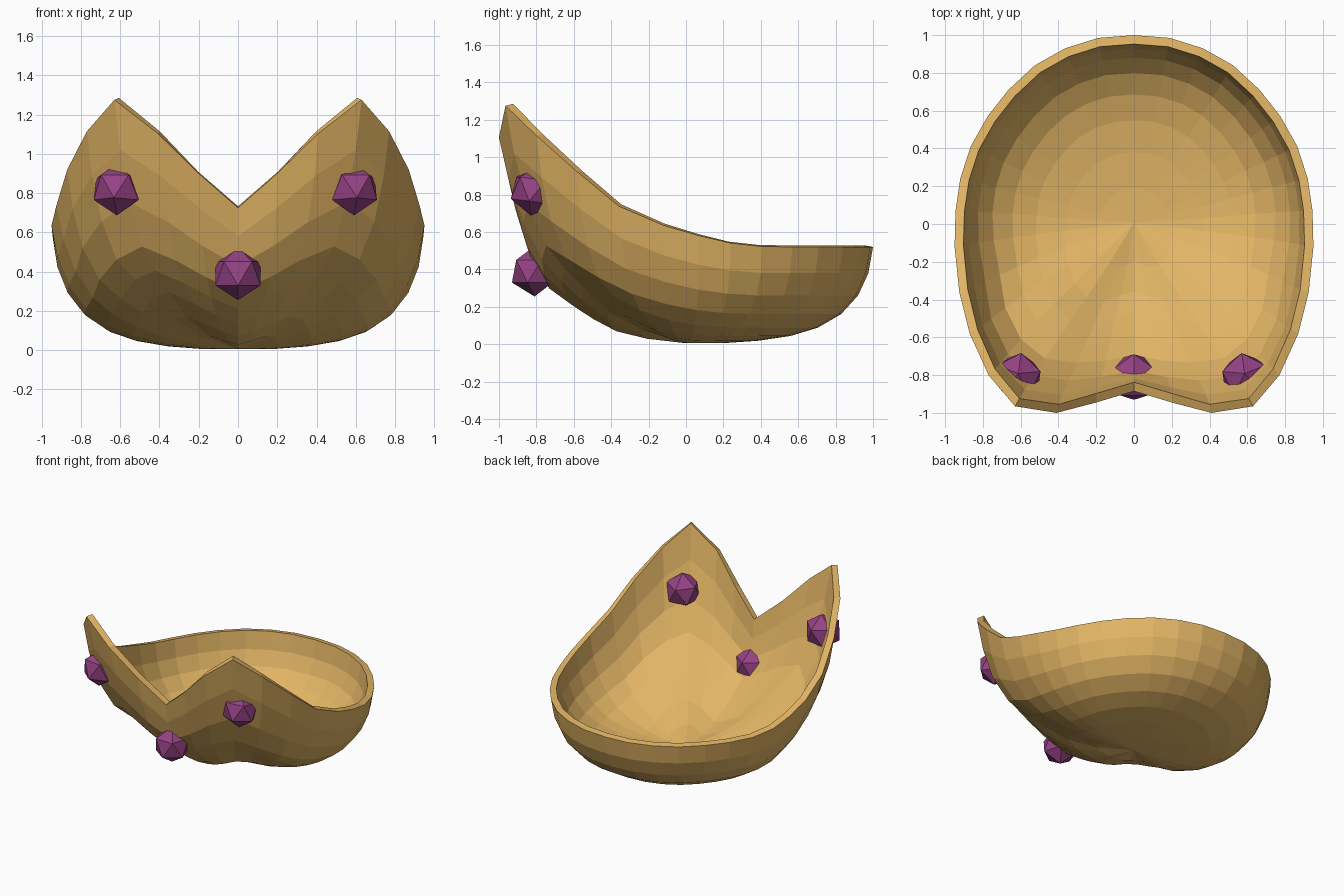
import bpy, bmesh, math

if "Cube" in bpy.data.objects:
    bpy.data.objects.remove(bpy.data.objects["Cube"])


def material(name, color):
    m = bpy.data.materials.new(name)
    m.diffuse_color = (*color, 1)
    m.use_nodes = True
    m.node_tree.nodes["Principled BSDF"].inputs["Base Color"].default_value = m.diffuse_color
    return m


tan = material("tan", (0.76, 0.46, 0.13))
purple = material("purple", (0.30, 0.055, 0.23))

# Half of the rim, from back centre round to the notch at the front centre
RIM = [(0, 1, .52), (.19, .985, .52), (.365, .93, .52), (.525, .84, .52),
       (.665, .71, .52), (.775, .57, .52), (.865, .41, .522), (.92, .24, .54),
       (.945, .07, .58), (.95, -.12, .635), (.925, -.36, .738), (.87, -.58, .92),
       (.77, -.80, 1.115), (.63, -.965, 1.275), (.41, -1, 1.105), (.20, -.945, .90),
       (0, -.885, .725)]
# Radius and height fractions from rim to pole: round back, leaning front
BACK = [(1, 1), (.975, .73), (.92, .50), (.83, .31), (.705, .17),
        (.56, .085), (.385, .035), (.195, .01)]
FRONT = [(1, 1), (.95, .80), (.87, .59), (.77, .41), (.67, .29),
         (.56, .185), (.42, .095), (.235, .04)]
# Per-ring bulge of the wall and lift of the floor, weighted by rim column
BULGE = [0, .025, .055, .055, .02, 0, 0, 0]
LIFT = [0, 0, 0, .005, .035, .06, .05, .022]
BULGE_AT = {11: .5, 12: .6, 13: .1, 15: .6, 16: 1}
LIFT_AT = {10: .3, 11: .7, 12: 1, 13: 1, 14: .6, 15: .2}

# Bowl shell: rings scaled down from the rim to a pole
loop = RIM + [(-x, y, z) for x, y, z in RIM[-2:0:-1]]
n = len(loop)
bm = bmesh.new()
rings = []
for k, (b, f) in enumerate(zip(BACK, FRONT)):
    ring = []
    for i, (x, y, z) in enumerate(loop):
        col = min(i, n - i)
        t = min(max((0.1 - y) / 0.9, 0), 1)
        s = b[0] + (f[0] - b[0]) * t + BULGE[k] * BULGE_AT.get(col, 0)
        h = b[1] + (f[1] - b[1]) * t
        ring.append(bm.verts.new((x * s, y * s, z * h + LIFT[k] * LIFT_AT.get(col, 0))))
    rings.append(ring)
pole = bm.verts.new((0, 0, 0.005))
for r0, r1 in zip(rings, rings[1:]):
    for i in range(n):
        j = (i + 1) % n
        bm.faces.new((r0[i], r1[i], r1[j], r0[j]))
for i in range(n):
    bm.faces.new((rings[-1][i], pole, rings[-1][(i + 1) % n]))
bmesh.ops.recalc_face_normals(bm, faces=bm.faces)
bm.faces.ensure_lookup_table()
if bm.faces[-1].normal.z > 0:
    bmesh.ops.reverse_faces(bm, faces=bm.faces)
mesh = bpy.data.meshes.new("bowl")
bm.to_mesh(mesh)
bm.free()
bowl = bpy.data.objects.new("bowl", mesh)
bpy.context.collection.objects.link(bowl)
bowl.data.materials.append(tan)
wall = bowl.modifiers.new("wall", 'SOLIDIFY')
wall.thickness = 0.048
wall.offset = -1


# Faceted gems set through the front wall
def gem(name, loc, rot):
    bpy.ops.mesh.primitive_ico_sphere_add(subdivisions=1, radius=0.135, location=loc,
                                          rotation=[math.radians(a) for a in rot])
    bpy.context.object.name = name
    bpy.context.object.data.materials.append(purple)


gem("front_gem", (0, -.81, .39), (0, 0, 90))
gem("left_gem", (-.615, -.81, .82), (0, 8, 82))
gem("right_gem", (.588, -.81, .82), (0, 8, 98))
